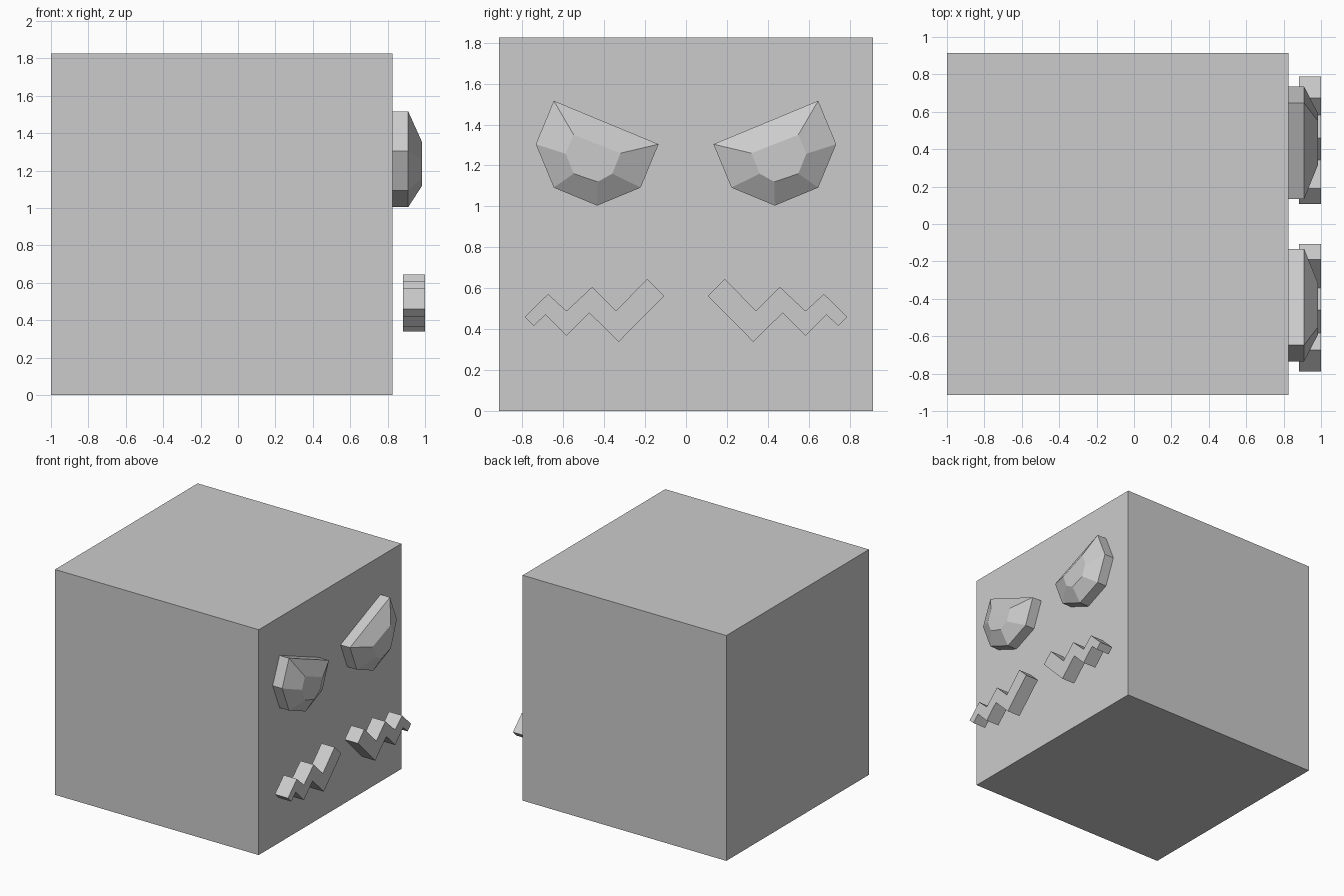
import bpy, bmesh
from math import cos, sin, radians

if "Cube" in bpy.data.objects:
    bpy.data.objects.remove(bpy.data.objects["Cube"])

FACE_X = 0.825  # plane of the cube side carrying the face


def loft(name, rings):
    """Solid skinned through rings of (x, [(y, z), ...]), capped at both ends."""
    bm = bmesh.new()
    loops = [[bm.verts.new((x, y, z)) for y, z in pts] for x, pts in rings]
    n = len(loops[0])
    for a, b in zip(loops, loops[1:]):
        for i in range(n):
            j = (i + 1) % n
            bm.faces.new((a[i], a[j], b[j], b[i]))
    bm.faces.new(loops[0])
    bm.faces.new(loops[-1])
    bmesh.ops.recalc_face_normals(bm, faces=bm.faces[:])
    mesh = bpy.data.meshes.new(name)
    bm.to_mesh(mesh)
    bm.free()
    obj = bpy.data.objects.new(name, mesh)
    bpy.context.collection.objects.link(obj)
    return obj


# Cube body
bpy.ops.mesh.primitive_cube_add(size=1.826, location=(FACE_X - 0.913, 0, 0.913))
bpy.context.object.name = "body"

# Eye: octagon with its upper inner corner cut away, narrowing to a flat front
eye_outer = [(0.434 + 0.3 * cos(radians(a)), 1.304 + 0.3 * sin(radians(a)))
             for a in (45, 0, -45, -90, -135, -180)]
eye_inner = [(0.549, 1.35), (0.588, 1.257), (0.549, 1.16),
             (0.432, 1.12), (0.36, 1.16), (0.32, 1.26)]

# Mouth half: tapering zigzag
mouth = [(0.107, 0.562), (0.19, 0.645), (0.342, 0.49), (0.459, 0.606),
         (0.584, 0.489), (0.674, 0.572), (0.788, 0.46), (0.744, 0.416),
         (0.687, 0.47), (0.584, 0.367), (0.472, 0.479), (0.329, 0.338)]

# Mirrored pairs
for side, s in (("right", 1), ("left", -1)):
    outer, inner, zigzag = ([(s * y, z) for y, z in pts]
                            for pts in (eye_outer, eye_inner, mouth))
    loft("eye_" + side, [(FACE_X, outer), (0.91, outer), (0.985, inner)])
    loft("mouth_" + side, [(0.882, zigzag), (1.0, zigzag)])
